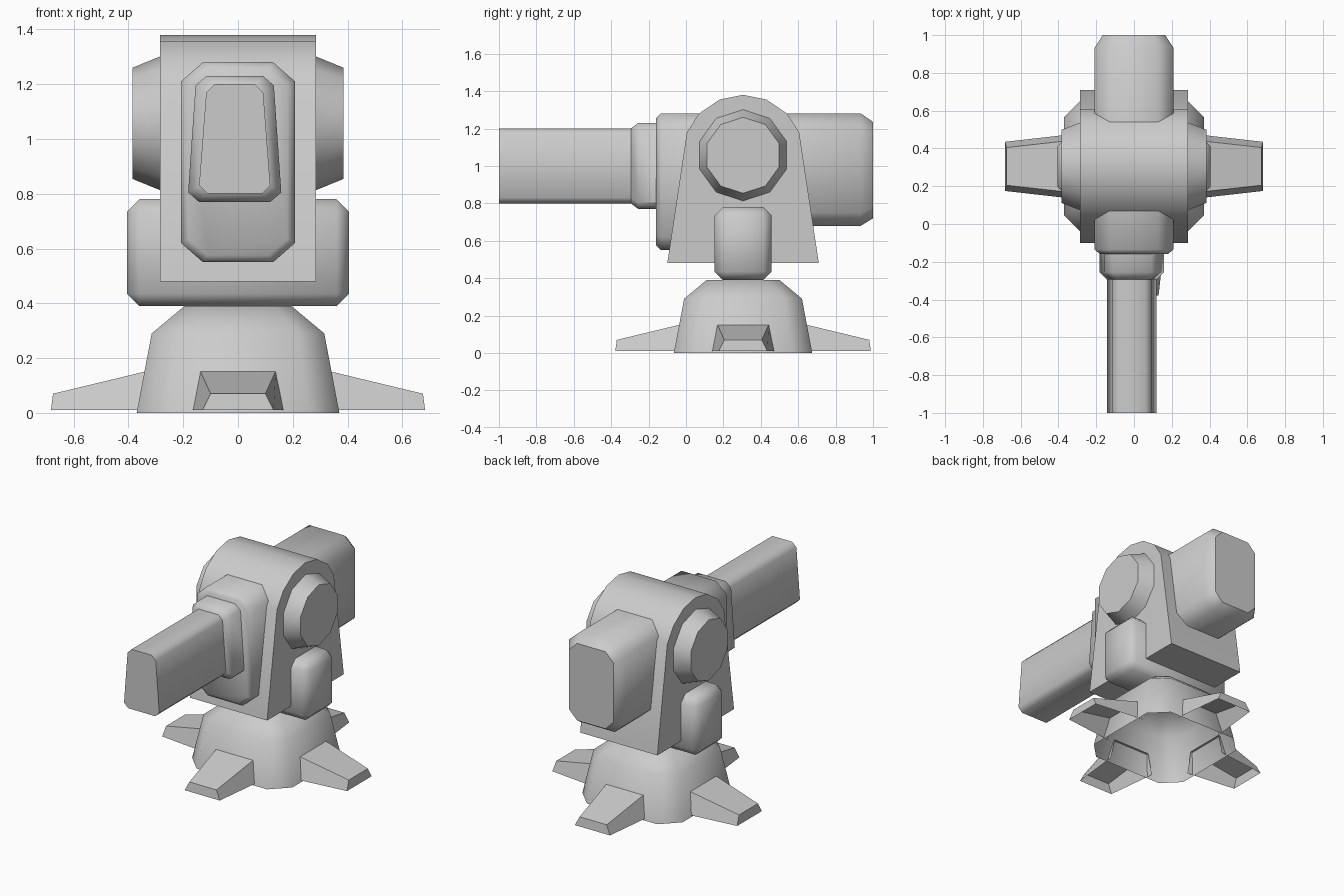
import bpy
import bmesh
import math
from mathutils import Matrix, Vector

cube = bpy.data.objects.get("Cube")
if cube:
    bpy.data.objects.remove(cube, do_unlink=True)

CY = 0.305  # depth of the turret's turning axis

metal = bpy.data.materials.new("light_grey_metal")
metal.use_nodes = True
GREY = (0.6, 0.6, 0.6, 1)
metal.diffuse_color = GREY
metal.node_tree.nodes["Principled BSDF"].inputs["Base Color"].default_value = GREY


def finish(name, bm):
    """Turn a bmesh into a shaded object."""
    bmesh.ops.recalc_face_normals(bm, faces=bm.faces)
    mesh = bpy.data.meshes.new(name)
    bm.to_mesh(mesh)
    bm.free()
    obj = bpy.data.objects.new(name, mesh)
    bpy.context.collection.objects.link(obj)
    mesh.materials.append(metal)
    bpy.ops.object.select_all(action="DESELECT")
    obj.select_set(True)
    bpy.context.view_layer.objects.active = obj
    bpy.ops.object.shade_smooth_by_angle(angle=math.radians(50))
    return obj


def loft(name, rings, cap_start=True, cap_end=True):
    """Skin a list of rings of equal point count."""
    bm = bmesh.new()
    loops = [[bm.verts.new(p) for p in ring] for ring in rings]
    n = len(loops[0])
    for a, b in zip(loops, loops[1:]):
        for i in range(n):
            j = (i + 1) % n
            bm.faces.new((a[i], a[j], b[j], b[i]))
    if cap_start:
        bm.faces.new(loops[0])
    if cap_end:
        bm.faces.new(loops[-1])
    return finish(name, bm)


def section(y, low, high, z0, z1, cx, cz, x=0):
    """Tapered rectangle with cut corners, standing across y."""
    half = [(low - cx, z0), (low, z0 + cz), (high, z1 - cz), (high - cx, z1)]
    return ([(x + w, y, z) for w, z in half]
            + [(x - w, y, z) for w, z in reversed(half)])


def cut_square(half, flat, z):
    """Square ring with cut corners, lying flat around the axis."""
    quarter = [(half, -flat), (half, flat)]
    ring = []
    for k in range(4):
        turn = Matrix.Rotation(k * math.pi / 2, 3, "Z")
        ring += [turn @ Vector((x, y, z)) + Vector((0, CY, 0)) for x, y in quarter]
    return ring


# Hollow pedestal, open underneath
loft("pedestal", [cut_square(0.37, 0.26, 0), cut_square(0.315, 0.22, 0.29),
                  cut_square(0.195, 0.13, 0.39)], cap_start=False)

# Four hollow feet, open underneath and at the inner end
for k, side in enumerate(("left", "back", "right", "front")):
    turn = Matrix.Translation((0, CY, 0)) @ Matrix.Rotation(k * math.pi / 2, 4, "Z")
    bm = bmesh.new()
    inner, outer = [
        [bm.verts.new(turn @ Vector(p)) for p in
         ((r0, -w0, 0.01), (r1, -w1, z), (r1, w1, z), (r0, w0, 0.01))]
        for r0, r1, w0, w1, z in ((0.33, 0.33, 0.17, 0.138, 0.153),
                                  (0.683, 0.675, 0.13, 0.1, 0.07))]
    for i in range(3):
        bm.faces.new((inner[i], inner[i + 1], outer[i + 1], outer[i]))
    bm.faces.new(outer)
    finish(side + "_foot", bm)

# Crossbar with bevelled pods at both ends
bm = bmesh.new()
bmesh.ops.create_cube(bm, size=1, matrix=Matrix.Translation((0, CY, 0.585))
                      @ Matrix.Diagonal((0.81, 0.305, 0.39, 1)))
bmesh.ops.bevel(bm, geom=bm.edges[:], offset=0.045, segments=1, affect="EDGES")
finish("crossbar", bm)

# Housing with an arched top
arch = [(0.405, 0.48), (0.3, 1.18), (0.235, 1.28), (0.125, 1.355), (0, 1.38)]
arch += [(-y, z) for y, z in reversed(arch[:-1])]
loft("housing", [[(x, CY + y, z) for y, z in arch] for x in (-0.285, 0.285)])

# Tapered ten-sided pivot caps
for side, s in (("left", 1), ("right", -1)):
    loft(side + "_pivot_cap",
         [[(s * x, CY + r * math.sin(a * math.tau / 10),
            1.057 + r * math.cos(a * math.tau / 10)) for a in range(10)]
          for x, r in ((0.27, 0.25), (0.385, 0.203))])

# Front shield block
loft("front_block", [section(0.2, 0.208, 0.208, 0.55, 1.28, 0.08, 0.07),
                     section(-0.135, 0.208, 0.208, 0.55, 1.28, 0.08, 0.07),
                     section(-0.16, 0.18, 0.18, 0.575, 1.255, 0.07, 0.06)])

# Rear counterweight block
loft("rear_block", [section(0.35, 0.208, 0.208, 0.68, 1.28, 0.08, 0.07),
                    section(0.935, 0.208, 0.208, 0.68, 1.28, 0.08, 0.07),
                    section(1.0, 0.165, 0.165, 0.72, 1.235, 0.06, 0.06)])

# Barrel collar and barrel
BX = -0.012
loft("barrel_collar", [section(-0.1, 0.17, 0.143, 0.77, 1.23, 0.04, 0.035, BX),
                       section(-0.255, 0.17, 0.143, 0.77, 1.23, 0.04, 0.035, BX),
                       section(-0.295, 0.132, 0.105, 0.8, 1.2, 0.03, 0.03, BX)])
loft("barrel", [section(y, 0.13, 0.104, 0.8, 1.2, 0.03, 0.03, BX)
                for y in (-0.2, -1.0)])
